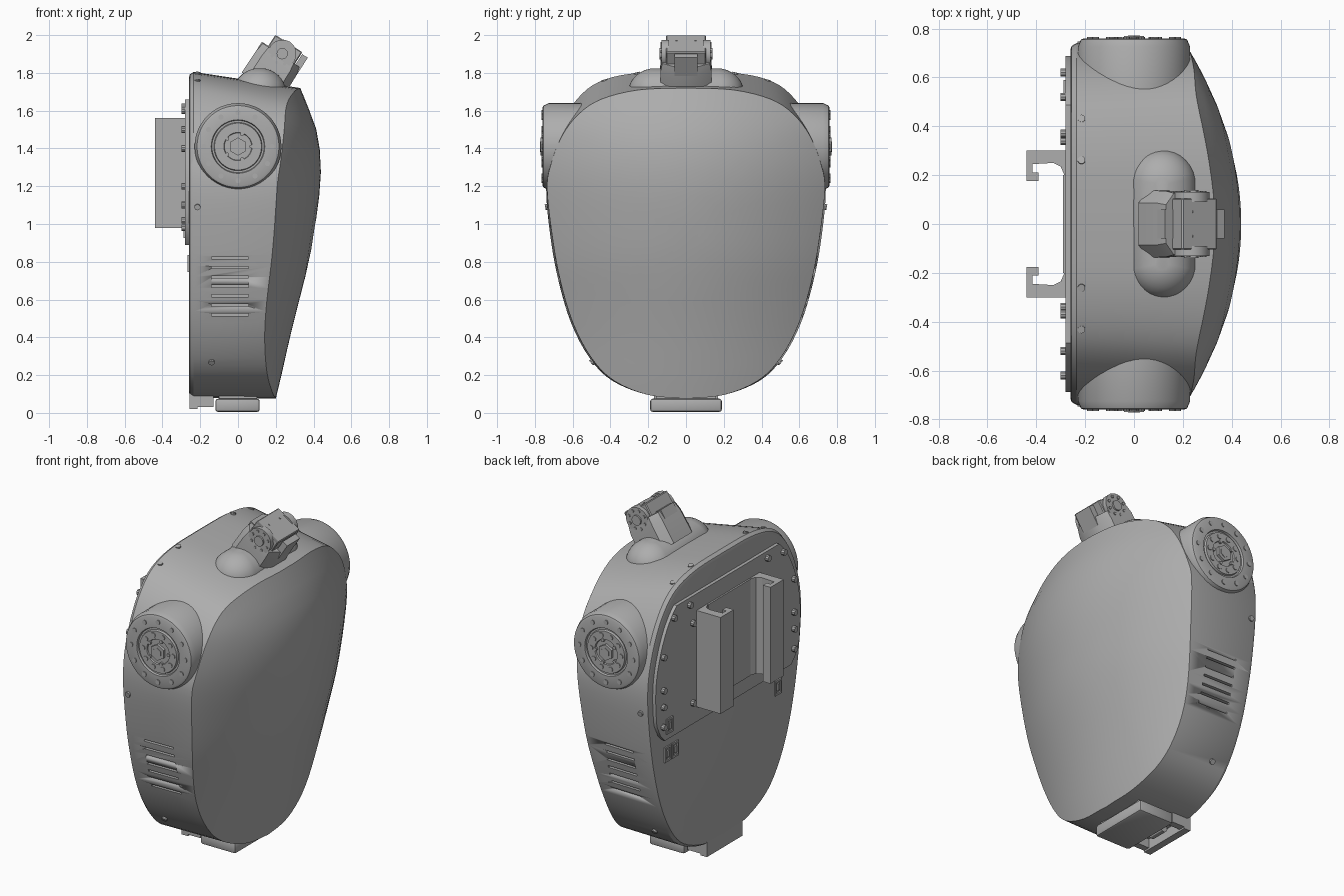
import bpy, bmesh, math
from mathutils import Matrix, Vector

if "Cube" in bpy.data.objects:
    bpy.data.objects.remove(bpy.data.objects["Cube"])

grey = bpy.data.materials.new("plain grey")
grey.use_nodes = True
grey.diffuse_color = (0.42, 0.42, 0.42, 1)
grey.node_tree.nodes["Principled BSDF"].inputs["Base Color"].default_value = (0.42, 0.42, 0.42, 1)


def finish(name, bm, angle=30):
    bmesh.ops.recalc_face_normals(bm, faces=bm.faces)
    mesh = bpy.data.meshes.new(name)
    bm.to_mesh(mesh)
    bm.free()
    mesh.materials.append(grey)
    obj = bpy.data.objects.new(name, mesh)
    bpy.context.collection.objects.link(obj)
    bpy.ops.object.select_all(action="DESELECT")
    obj.select_set(True)
    bpy.context.view_layer.objects.active = obj
    bpy.ops.object.shade_smooth_by_angle(angle=math.radians(angle))
    return obj


def add_box(bm, lo, hi):
    lo, hi = Vector(lo), Vector(hi)
    m = Matrix.Translation((lo + hi) / 2) @ Matrix.Diagonal((hi - lo).to_4d())
    bmesh.ops.create_cube(bm, size=1, matrix=m)


def add_pin(bm, loc, axis, r, h, sides=10):
    turn = Vector(axis).to_track_quat("Z", "Y").to_matrix().to_4x4()
    bmesh.ops.create_cone(bm, cap_ends=True, segments=sides, radius1=r, radius2=r,
                          depth=h, matrix=Matrix.Translation(loc) @ turn)


def bevel(bm, width, segments=2):
    bmesh.ops.bevel(bm, geom=bm.edges[:], offset=width, segments=segments, profile=0.5, affect="EDGES")


def loft(bm, rings):
    rows = [[bm.verts.new(p) for p in ring] for ring in rings]
    for a, b in zip(rows, rows[1:]):
        for i in range(len(a)):
            j = (i + 1) % len(a)
            bm.faces.new((a[i], a[j], b[j], b[i]))
    bm.faces.new(rows[0])
    bm.faces.new(rows[-1])


def smooth(pts, steps=4):
    # curve through the given points
    p = [Vector(q) for q in pts]
    p = [2 * p[0] - p[1]] + p + [2 * p[-1] - p[-2]]
    out = []
    for a, b, c, d in zip(p, p[1:], p[2:], p[3:]):
        for k in range(steps):
            t = k / steps
            out.append(0.5 * (2 * b + (c - a) * t + (2 * a - 5 * b + 4 * c - d) * t * t
                              + (3 * b - a - 3 * c + d) * t ** 3))
    return out + [p[-2]]


def lookup(curve, z):
    for a, b in zip(curve, curve[1:]):
        if min(a.y, b.y) <= z <= max(a.y, b.y) and a.y != b.y:
            return a.x + (b.x - a.x) * (z - a.y) / (b.y - a.y)
    return curve[0].x if abs(z - curve[0].y) < abs(z - curve[-1].y) else curve[-1].x


# outlines as half width and height, and the belly line as depth and height
front_half = smooth([(0, 1.72), (.25, 1.71), (.45, 1.66), (.57, 1.58), (.66, 1.46), (.72, 1.3), (.735, 1.18),
                     (.71, .95), (.67, .72), (.6, .48), (.5, .29), (.38, .17), (.2, .095), (0, .075)])
back_half = smooth([(0, 1.805), (.25, 1.8), (.43, 1.765), (.55, 1.69), (.65, 1.55), (.72, 1.36), (.74, 1.18),
                    (.72, .95), (.68, .72), (.61, .48), (.51, .29), (.39, .17), (.2, .095), (0, .08)])
belly = smooth([(.33, 1.72), (.37, 1.62), (.415, 1.5), (.437, 1.35), (.435, 1.2), (.41, 1.0),
                (.375, .8), (.325, .6), (.275, .4), (.23, .2), (.2, .075)])


def closed(half):
    return half + [Vector((-p.x, p.y)) for p in half[-2:0:-1]]


def shell_x(y, z):
    return lookup(belly, z) - .42 * y * y


# torso shell: flat back, straight sides, domed chest
mid = .95


def shrink(p, s):
    return p.x * s, mid + (p.y - mid) * s


bm = bmesh.new()
back, front = closed(back_half), closed(front_half)
rings = [[(x, *shrink(p, s)) for p in back] for x, s in ((-.26, .965), (-.255, .985), (-.235, 1))]
for s in (1, .985, .93, .85, .72, .58, .42, .26, .1):
    rings.append([(shell_x(*shrink(p, s)), *shrink(p, s)) for p in front])
loft(bm, rings)
torso = finish("torso_shell", bm, 32)

# vent slots cut into both flanks
bm = bmesh.new()
for side in (-1, 1):
    for i in range(7):
        z = .52 + i * .05
        y = lookup(front_half, z) * side
        add_box(bm, (-.14, y - .04, z - .006), (.055, y + .04, z + .006))
cutter = finish("vent_cutter", bm)
cutter.hide_render = True
cutter.hide_viewport = True
cut = torso.modifiers.new("vents", "BOOLEAN")
cut.object = cutter
cut.solver = "EXACT"

# upper back plate, following the back outline
bm = bmesh.new()
plate = [Vector(shrink(p, .93)) for p in back]
plate = [p for p in plate if p.y > .95]
low = [Vector((-.64, .93)), Vector((-.6, .89)), Vector((.6, .89)), Vector((.64, .93))]
right = [p for p in plate if p.x >= 0]
left = [p for p in plate if p.x < 0]
outline = right + low[::-1] + left
loft(bm, [[(x, p.x, min(p.y, 1.66)) for p in outline] for x in (-.25, -.28)])
finish("back_plate", bm)

# mounting rails with hooked lips
hook = [(-.27, .3), (-.44, .3), (-.44, .175), (-.39, .175), (-.39, .21), (-.415, .21), (-.415, .245),
        (-.33, .25), (-.3, .235), (-.285, .2), (-.27, .17)]
for side, label in ((1, "left"), (-1, "right")):
    bm = bmesh.new()
    loft(bm, [[(x, y * side, z) for x, y in hook] for z in (.98, 1.56)])
    finish(label + "_back_rail", bm, 20)
bm = bmesh.new()
add_box(bm, (-.29, -.2, .98), (-.27, .2, 1.56))
finish("rail_web", bm)

# screws on back plate, flanks and top
bm = bmesh.new()
for side in (-1, 1):
    for y, z in ((.62, 1.1), (.62, 1.2), (.62, 1.4), (.52, 1.6), (.37, 1.62), (.62, .98), (.34, 1.02), (.34, 1.5)):
        add_pin(bm, (-.285, y * side, z), (1, 0, 0), .018, .03)
    for x, z in ((-.215, 1.09), (-.14, .27)):
        add_pin(bm, (x, side * lookup(back_half, z), z), (0, side, -.2 if z > 1 else -.8), .016, .02)
    for y, z in ((.26, 1.793), (.43, 1.755)):
        add_pin(bm, (-.215, y * side, z), (0, side * .25, 1), .016, .02)
finish("screws", bm)

# small connector sockets on the back
bm = bmesh.new()
for y, z, x in ((.56, .97, -.28), (.55, .79, -.26), (.48, .79, -.26), (-.5, .79, -.26)):
    for lo, hi in (((-.03, -.045), (.03, -.033)), ((-.03, .033), (.03, .045)),
                   ((-.03, -.033), (-.02, .033)), ((.02, -.033), (.03, .033)), ((-.01, -.02), (.01, .02))):
        add_box(bm, (x - .008, y + lo[0], z + lo[1]), (x + .01, y + hi[0], z + hi[1]))
finish("back_sockets", bm)

# shoulder joints: turned drum, ring of screws, hub with hex centre
drum = [(.23, .5), (.23, .725), (.217, .755), (.205, .76), (.142, .76), (.138, .748),
        (.128, .748), (.124, .76), (.075, .76), (.072, .752), (.06, .752)]
for side, label in ((1, "left"), (-1, "right")):
    bm = bmesh.new()
    loft(bm, [[(r * math.cos(t * math.tau / 48), y * side, 1.41 + r * math.sin(t * math.tau / 48))
               for t in range(48)] for r, y in drum])
    finish(label + "_shoulder_drum", bm)
    bm = bmesh.new()
    for count, radius, size, sides in ((12, .18, .014, 10), (10, .1, .015, 8), (5, .07, .01, 8)):
        for k in range(count):
            a = k * math.tau / count
            add_pin(bm, (radius * math.cos(a), .758 * side, 1.41 + radius * math.sin(a)),
                    (0, side, 0), size, .014, sides)
    add_pin(bm, (0, .756 * side, 1.41), (0, side, 0), .048, .026, 6)
    add_pin(bm, (0, .758 * side, 1.41), (0, side, 0), .028, .028, 6)
    finish(label + "_shoulder_hub", bm)

# neck fairing: stretched dome
bm = bmesh.new()
bmesh.ops.create_uvsphere(bm, u_segments=32, v_segments=16, radius=1)
for v in bm.verts:
    stretch = .16 if v.co.y > 1e-4 else -.16 if v.co.y < -1e-4 else 0
    v.co = (.115 + v.co.x * .14, v.co.y * .145 + stretch, 1.7 + v.co.z * .125)
finish("neck_fairing", bm)

# tilted neck: bracket, actuator and side discs
tilt = Matrix.Translation((.24, 0, 1.91)) @ Matrix.Rotation(math.radians(32.7), 4, "Y")
bm = bmesh.new()
section = [(-.125, -.085), (-.125, .085), (-.085, .135), (.085, .135),
           (.125, .06), (.125, -.06), (.085, -.135), (-.085, -.135)]
loft(bm, [[tilt @ Vector((x * s, y * s, u)) for x, y in section]
          for u, s in ((-.21, 1.02), (-.07, 1), (-.02, .93))])
finish("neck_bracket", bm)
bm = bmesh.new()
add_box(bm, (-.085, -.105, -.2), (.085, .105, .054))
bevel(bm, .005, 1)
add_box(bm, (.09, -.06, -.14), (.125, .06, .045))
add_box(bm, (-.125, -.06, -.1), (-.08, .06, -.015))
for side in (-1, 1):
    add_pin(bm, (0, side * .11, -.01), (0, 1, 0), .075, .04, 16)
    add_pin(bm, (0, side * .125, -.01), (0, 1, 0), .03, .03, 12)
    for k in range(8):
        a = k * math.tau / 8
        add_pin(bm, (.055 * math.cos(a), side * .13, -.01 + .055 * math.sin(a)), (0, 1, 0), .009, .012, 8)
    add_pin(bm, (-.03, side * .05, .054), (0, 0, 1), .006, .006, 8)
bm.transform(tilt)
finish("neck_actuator", bm)

# waist foot and rear tab
bm = bmesh.new()
add_box(bm, (-.12, -.19, .005), (.115, .19, .075))
bevel(bm, .014)
add_box(bm, (-.1, -.16, .04), (.1, .16, .12))
finish("waist_foot", bm)
bm = bmesh.new()
add_box(bm, (-.258, -.17, .02), (-.215, .17, .2))
for y in (-.17, .13):
    add_box(bm, (-.23, y, .03), (-.13, y + .04, .14))
add_pin(bm, (-.17, 0, .06), (0, 1, 0), .025, .1, 12)
finish("waist_rear_tab", bm)
